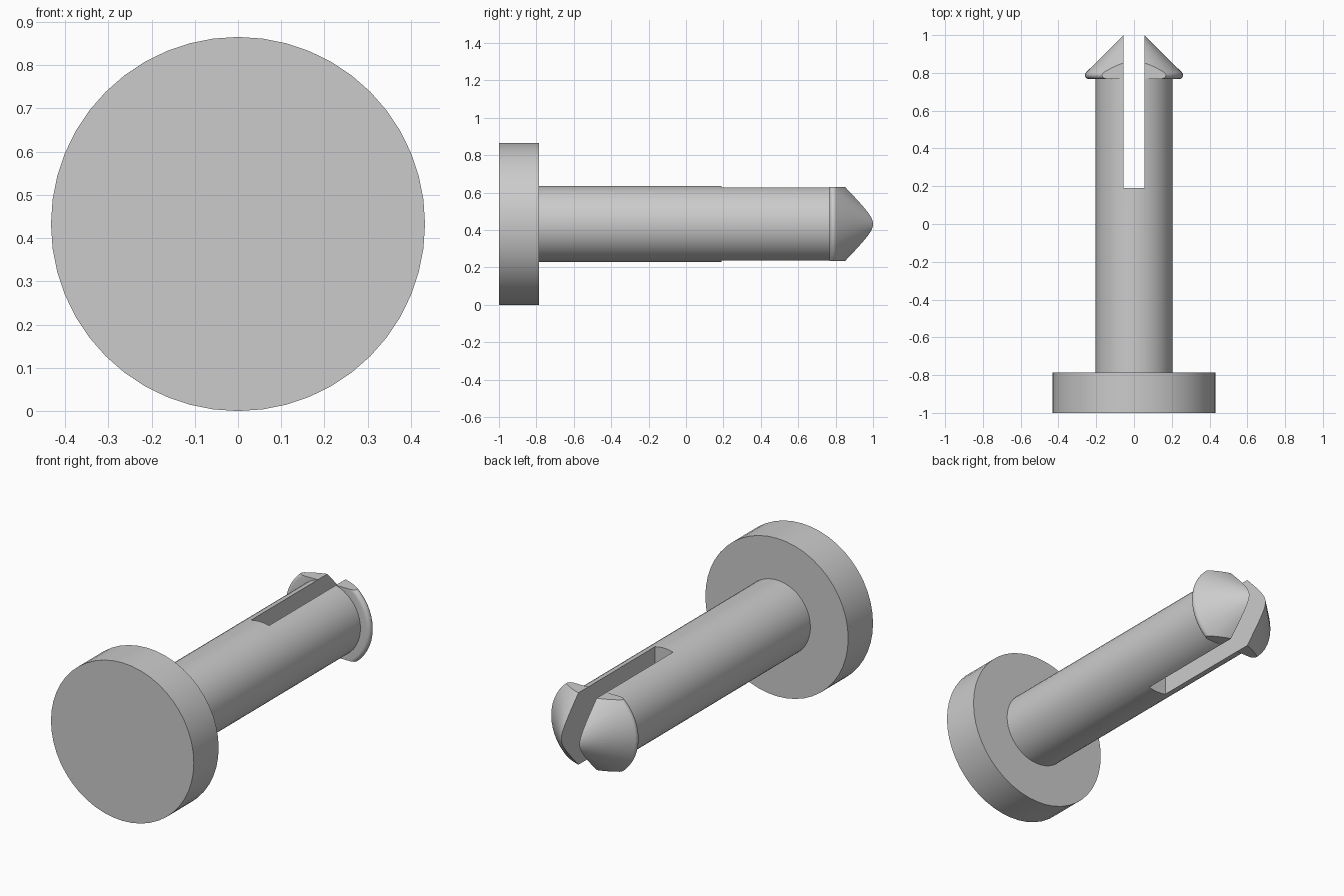
import bpy
import bmesh
import math
from mathutils import Matrix, Vector

cube = bpy.data.objects.get("Cube")
if cube:
    bpy.data.objects.remove(cube, do_unlink=True)

HEAD_R, SHAFT_R, BARB_R = 0.4325, 0.204, 0.26
SLOT_HALF, FLAT_HALF = 0.055, 0.1968
SEGMENTS = 48

grey = bpy.data.materials.new("light grey plastic")
grey.use_nodes = True
grey.diffuse_color = (0.6, 0.6, 0.6, 1)
grey.node_tree.nodes["Principled BSDF"].inputs["Base Color"].default_value = (0.6, 0.6, 0.6, 1)


def make_object(name, bm):
    bmesh.ops.recalc_face_normals(bm, faces=bm.faces)
    mesh = bpy.data.meshes.new(name)
    bm.to_mesh(mesh)
    bm.free()
    obj = bpy.data.objects.new(name, mesh)
    bpy.context.collection.objects.link(obj)
    mesh.materials.append(grey)
    return obj


def lathe(name, profile):
    """Spin (radius, y) points about the y axis."""
    bm = bmesh.new()
    verts = [bm.verts.new((0, y, r)) for r, y in profile]
    edges = [bm.edges.new(pair) for pair in zip(verts, verts[1:])]
    bmesh.ops.spin(bm, geom=verts + edges, cent=(0, 0, 0), axis=(0, 1, 0),
                   angle=math.tau, steps=SEGMENTS, use_merge=True)
    bmesh.ops.remove_doubles(bm, verts=bm.verts, dist=1e-5)
    return make_object(name, bm)


def cut_box(target, low, high):
    low, high = Vector(low), Vector(high)
    bm = bmesh.new()
    bmesh.ops.create_cube(bm, size=1, matrix=Matrix.Translation((low + high) / 2)
                          @ Matrix.Diagonal((*(high - low), 1)))
    cutter = make_object("cutter", bm)
    cutter.hide_render = True
    mod = target.modifiers.new("cut", "BOOLEAN")
    mod.operation, mod.solver, mod.object = "DIFFERENCE", "EXACT", cutter
    bpy.context.view_layer.objects.active = target
    bpy.ops.object.modifier_apply(modifier=mod.name)
    bpy.data.objects.remove(cutter, do_unlink=True)


# Rounded rim of the barb, from its back face round to the 45 degree cone
rim = 0.02
rim_arc = [(BARB_R - rim + rim * math.cos(a), 0.788 + rim * math.sin(a))
           for a in (math.radians(-90 + 135 * i / 8) for i in range(9))]
cone_r, cone_y = rim_arc[-1]
tip_y = 1 + SLOT_HALF
profile = [(0, -1), (HEAD_R, -1), (HEAD_R, -0.785), (SHAFT_R, -0.785),
           (SHAFT_R, 0.768)] + rim_arc + [(0, tip_y)]

# Head, shaft and barb in one solid
fastener = lathe("split_push_fastener", profile)

# Slot that splits the shaft, then the flats above and below the barb
cut_box(fastener, (-SLOT_HALF, 0.19, -0.6), (SLOT_HALF, 1.2, 0.6))
for low, high in ((FLAT_HALF, 0.6), (-0.6, -FLAT_HALF)):
    cut_box(fastener, (-0.6, 0.7, low), (0.6, 1.2, high))

fastener.data.transform(Matrix.Translation((0, 0, HEAD_R)))
bpy.ops.object.select_all(action="DESELECT")
fastener.select_set(True)
bpy.context.view_layer.objects.active = fastener
bpy.ops.object.shade_smooth_by_angle(angle=math.radians(30))
